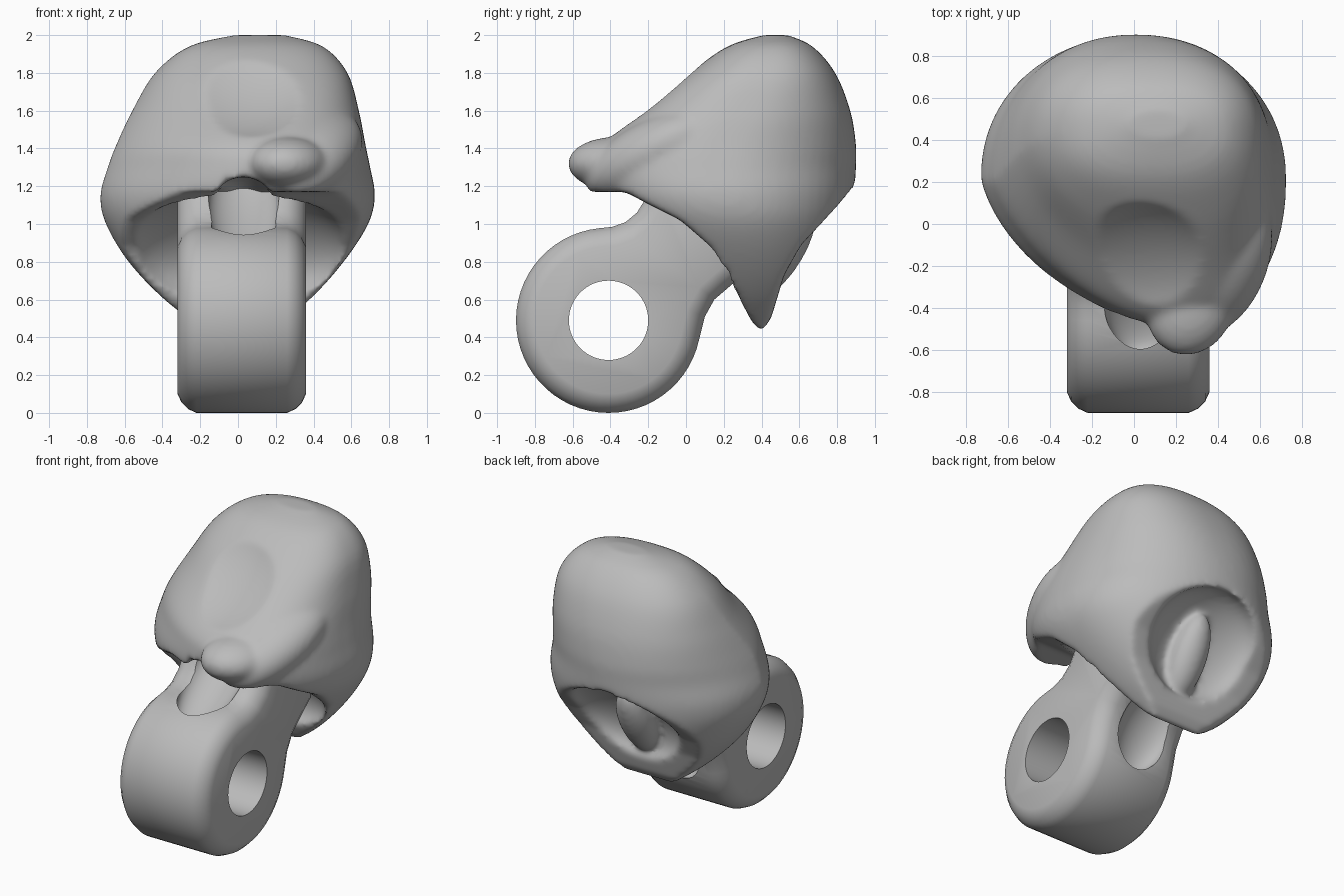
import bpy, bmesh
from math import sin, cos, pi, radians, copysign

old = bpy.data.objects.get("Cube")
if old:
    bpy.data.objects.remove(old, do_unlink=True)

grey = bpy.data.materials.new("plain grey")
grey.use_nodes = True
colour = (0.5, 0.5, 0.5, 1)
grey.diffuse_color = colour
grey.node_tree.nodes["Principled BSDF"].inputs["Base Color"].default_value = colour


def finish(name, bm):
    bmesh.ops.recalc_face_normals(bm, faces=bm.faces[:])
    mesh = bpy.data.meshes.new(name)
    bm.to_mesh(mesh)
    bm.free()
    mesh.materials.append(grey)
    ob = bpy.data.objects.new(name, mesh)
    bpy.context.collection.objects.link(ob)
    return ob


def activate(ob):
    bpy.ops.object.select_all(action='DESELECT')
    ob.select_set(True)
    bpy.context.view_layer.objects.active = ob


def modify(ob, kind, **settings):
    activate(ob)
    mod = ob.modifiers.new(kind.lower(), kind)
    for key, value in settings.items():
        setattr(mod, key, value)
    bpy.ops.object.modifier_apply(modifier=mod.name)


def combine(ob, other, operation):
    modify(ob, 'BOOLEAN', object=other, operation=operation, solver='EXACT')
    bpy.data.objects.remove(other, do_unlink=True)


def ellipsoid(name, centre, radii, tilt=0, turn=0):
    bm = bmesh.new()
    bmesh.ops.create_uvsphere(bm, u_segments=40, v_segments=24, radius=1)
    ob = finish(name, bm)
    ob.location, ob.scale = centre, radii
    ob.rotation_euler = (radians(tilt), 0, radians(turn))
    return ob


def slab(name, profile, x0, x1, bevel=0):
    """Side profile in y and z, extruded across x."""
    bm = bmesh.new()
    face = bm.faces.new([bm.verts.new((x0, y, z)) for y, z in profile])
    side = bmesh.ops.extrude_face_region(bm, geom=[face])["geom"]
    bmesh.ops.translate(bm, vec=(x1 - x0, 0, 0),
                        verts=[g for g in side if isinstance(g, bmesh.types.BMVert)])
    if bevel:
        rims = [e for e in bm.edges if abs(e.verts[0].co.x - e.verts[1].co.x) < 0.001]
        bmesh.ops.bevel(bm, geom=rims, offset=bevel, segments=3, profile=0.4, affect='EDGES')
    return finish(name, bm)


def spow(v, p):
    return copysign(abs(v) ** p, v)


def blend(a, b, c, d, t):
    return [0.5 * (2 * q + (r - p) * t + (2 * p - 5 * q + 4 * r - s) * t * t
                   + (3 * q - p - 3 * r + s) * t ** 3) for p, q, r, s in zip(a, b, c, d)]


# Hood sections: height, left/right x, front/back y, squareness, forward skew
sections = [
    (0.42, -0.16, 0.16, 0.10, 0.58, 2, 0),
    (0.60, -0.39, 0.38, -0.06, 0.70, 2.1, 0),
    (0.80, -0.58, 0.56, -0.22, 0.80, 2.1, 0.02),
    (1.00, -0.70, 0.69, -0.36, 0.86, 2.1, 0.08),
    (1.15, -0.73, 0.725, -0.46, 0.89, 2.1, 0.14),
    (1.30, -0.69, 0.70, -0.49, 0.90, 2.1, 0.18),
    (1.42, -0.645, 0.675, -0.44, 0.90, 2.2, 0.18),
    (1.60, -0.56, 0.64, -0.22, 0.87, 2.3, 0.14),
    (1.80, -0.44, 0.58, 0.02, 0.79, 2.4, 0.06),
    (1.94, -0.26, 0.45, 0.22, 0.67, 2.4, 0),
    (2.0, -0.02, 0.25, 0.41, 0.54, 2, 0),
]
bm = bmesh.new()
rings = []
count, steps = 64, 5
last = len(sections) - 1
for i in range(last * steps + 1):
    k = min(i // steps, last - 1)
    z, x0, x1, y0, y1, n, skew = blend(sections[max(k - 1, 0)], sections[k], sections[k + 1],
                                       sections[min(k + 2, last)], i / steps - k)
    ring = []
    for j in range(count):
        a = 2 * pi * j / count
        left_side = cos(a) < 0
        if sin(a) < 0 and skew > 0.01:
            power = n - 2 * skew if left_side else n + 2 * skew
        else:
            power = n
        u, v = spow(cos(a), 2 / power), spow(sin(a), 2 / power)
        shift = skew * max(-v, 0) * (1 if left_side else 1 - u)
        ring.append(bm.verts.new(((x0 + x1) / 2 + u * (x1 - x0) / 2 + shift,
                                  (y0 + y1) / 2 + v * (y1 - y0) / 2, z)))
    rings.append(ring)
for low, high in zip(rings, rings[1:]):
    for j in range(count):
        bm.faces.new((low[j], low[j - 1], high[j - 1], high[j]))
bm.faces.new(rings[0])
bm.faces.new(rings[-1])
hood = finish("hood", bm)

# Shallow dish in the sloping face, nose and brow ridge at its right
combine(hood, ellipsoid("dish", (0.0, -0.26, 1.81), (0.52, 0.50, 0.25), 40), 'DIFFERENCE')
combine(hood, ellipsoid("brow", (0.40, -0.17, 1.37), (0.24, 0.41, 0.18), 26, -20), 'UNION')
combine(hood, ellipsoid("nose", (0.27, -0.38, 1.32), (0.21, 0.25, 0.14), 0, -20), 'UNION')

# Trim the underside to the rim line, front to back
rim = [(-0.9, 1.17), (-0.45, 1.17), (-0.32, 1.17), (-0.19, 1.10), (-0.03, 1.02), (0.13, 0.88),
       (0.26, 0.65), (0.35, 0.48), (0.40, 0.43), (0.45, 0.50), (0.52, 0.73), (0.61, 0.89),
       (0.76, 1.05), (0.87, 1.16), (1.1, 1.3), (1.1, 0.1), (-0.9, 0.1)]
combine(hood, slab("trim", rim, -1, 1), 'DIFFERENCE')

# Cavity around the neck, arch in the lip, oval recess and ridge at the back
combine(hood, ellipsoid("cavity", (0.01, 0.03, 0.87), (0.58, 0.42, 0.23), -39), 'DIFFERENCE')
combine(hood, ellipsoid("arch", (0.03, -0.35, 1.13), (0.15, 0.40, 0.12)), 'DIFFERENCE')
combine(hood, ellipsoid("recess", (0, 0.68, 0.90), (0.39, 0.36, 0.18), 55), 'DIFFERENCE')
combine(hood, ellipsoid("ridge", (0, 0.52, 0.87), (0.12, 0.29, 0.11), 60), 'UNION')
modify(hood, 'REMESH', mode='VOXEL', voxel_size=0.018)
modify(hood, 'SMOOTH', factor=0.5, iterations=12)

# Arm: round eye and neck drawn as one side profile
cy, cz, outer, inner = -0.41, 0.49, 0.49, 0.21
profile = [(cy + outer * cos(radians(a)), cz + outer * sin(radians(a))) for a in range(96, 351, 6)]
profile += [(0.10, 0.51), (0.15, 0.60), (0.22, 0.66), (0.36, 0.78),
            (0.33, 1.22), (-0.16, 1.24), (-0.21, 1.14), (-0.26, 1.06), (-0.32, 1.01), (-0.39, 0.985)]
arm = slab("arm", profile, -0.32, 0.36, 0.1)

# Pin hole, top groove and back hollow
bm = bmesh.new()
bmesh.ops.create_cone(bm, cap_ends=True, segments=64, radius1=inner, radius2=inner, depth=2)
pin = finish("pin_hole", bm)
pin.location, pin.rotation_euler = (0, cy, cz), (0, pi / 2, 0)
combine(arm, pin, 'DIFFERENCE')
combine(arm, ellipsoid("groove", (0.03, -0.27, 1.11), (0.19, 0.44, 0.12), 38), 'DIFFERENCE')
combine(arm, ellipsoid("hollow", (0.02, 0.14, 0.52), (0.19, 0.28, 0.11), 55), 'DIFFERENCE')

for ob, angle in ((hood, 60), (arm, 35)):
    activate(ob)
    bpy.ops.object.shade_smooth_by_angle(angle=radians(angle))
